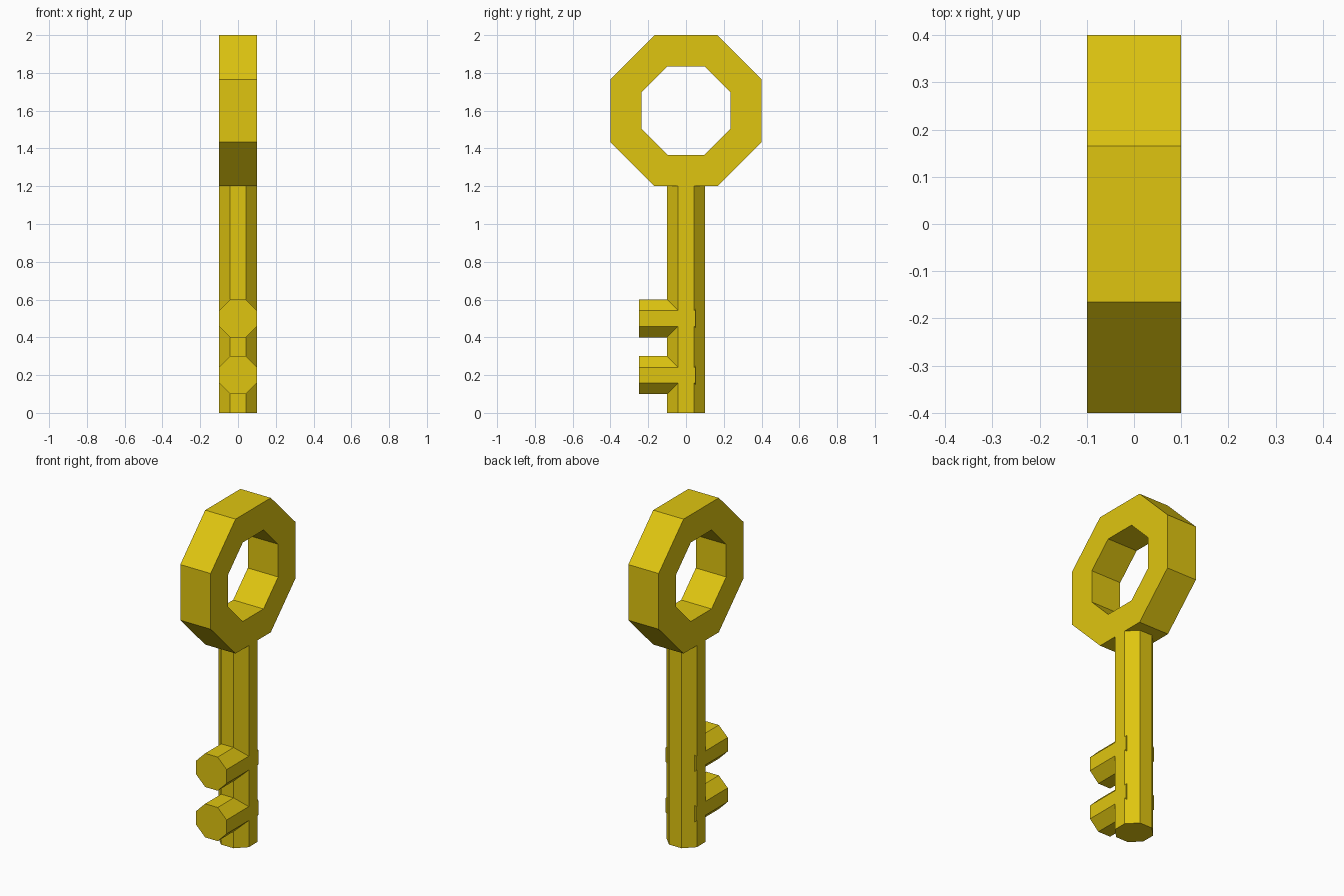
import bpy, bmesh, math
from mathutils import Matrix

if "Cube" in bpy.data.objects:
    bpy.data.objects.remove(bpy.data.objects["Cube"])

gold = bpy.data.materials.new("yellow_gold")
gold.diffuse_color = (0.74, 0.56, 0.005, 1)
gold.use_nodes = True
gold.node_tree.nodes["Principled BSDF"].inputs["Base Color"].default_value = gold.diffuse_color


def octagon(apothem):
    r = apothem / math.cos(math.pi / 8)
    angles = [math.pi / 8 + i * math.pi / 4 for i in range(8)]
    return [(r * math.cos(a), r * math.sin(a)) for a in angles]


def finish(name, bm):
    bmesh.ops.recalc_face_normals(bm, faces=bm.faces)
    mesh = bpy.data.meshes.new(name)
    bm.to_mesh(mesh)
    bm.free()
    mesh.materials.append(gold)
    obj = bpy.data.objects.new(name, mesh)
    bpy.context.collection.objects.link(obj)


def rod(name, apothem, length, matrix):
    # Octagonal rod centred on its own z axis, then placed
    bm = bmesh.new()
    r = apothem / math.cos(math.pi / 8)
    bmesh.ops.create_cone(bm, cap_ends=True, segments=8, radius1=r, radius2=r, depth=length)
    bmesh.ops.rotate(bm, verts=bm.verts, matrix=Matrix.Rotation(math.pi / 8, 3, 'Z'))
    # make sure flats face the axes
    if max(v.co.x for v in bm.verts) > apothem + 0.001:
        bmesh.ops.rotate(bm, verts=bm.verts, matrix=Matrix.Rotation(math.pi / 8, 3, 'Z'))
    bm.transform(matrix)
    finish(name, bm)


# Shaft
rod("shaft", 0.1, 1.2, Matrix.Translation((0, 0, 0.6)))

# Two teeth pointing to the front
for name, z in (("lower_tooth", 0.2), ("upper_tooth", 0.5)):
    rod(name, 0.1, 0.3, Matrix.Translation((0, -0.1, z)) @ Matrix.Rotation(math.pi / 2, 4, 'X'))

# Ring handle: rectangular section swept around an octagon
bm = bmesh.new()
section = [(0.4, -0.1), (0.4, 0.1), (0.235, 0.1), (0.235, -0.1)]
loops = [[bm.verts.new((x, y, 1.6 + z)) for y, z in octagon(a)] for a, x in section]
for k in range(4):
    a, b = loops[k], loops[(k + 1) % 4]
    for i in range(8):
        j = (i + 1) % 8
        bm.faces.new((a[i], a[j], b[j], b[i]))
finish("ring_handle", bm)
